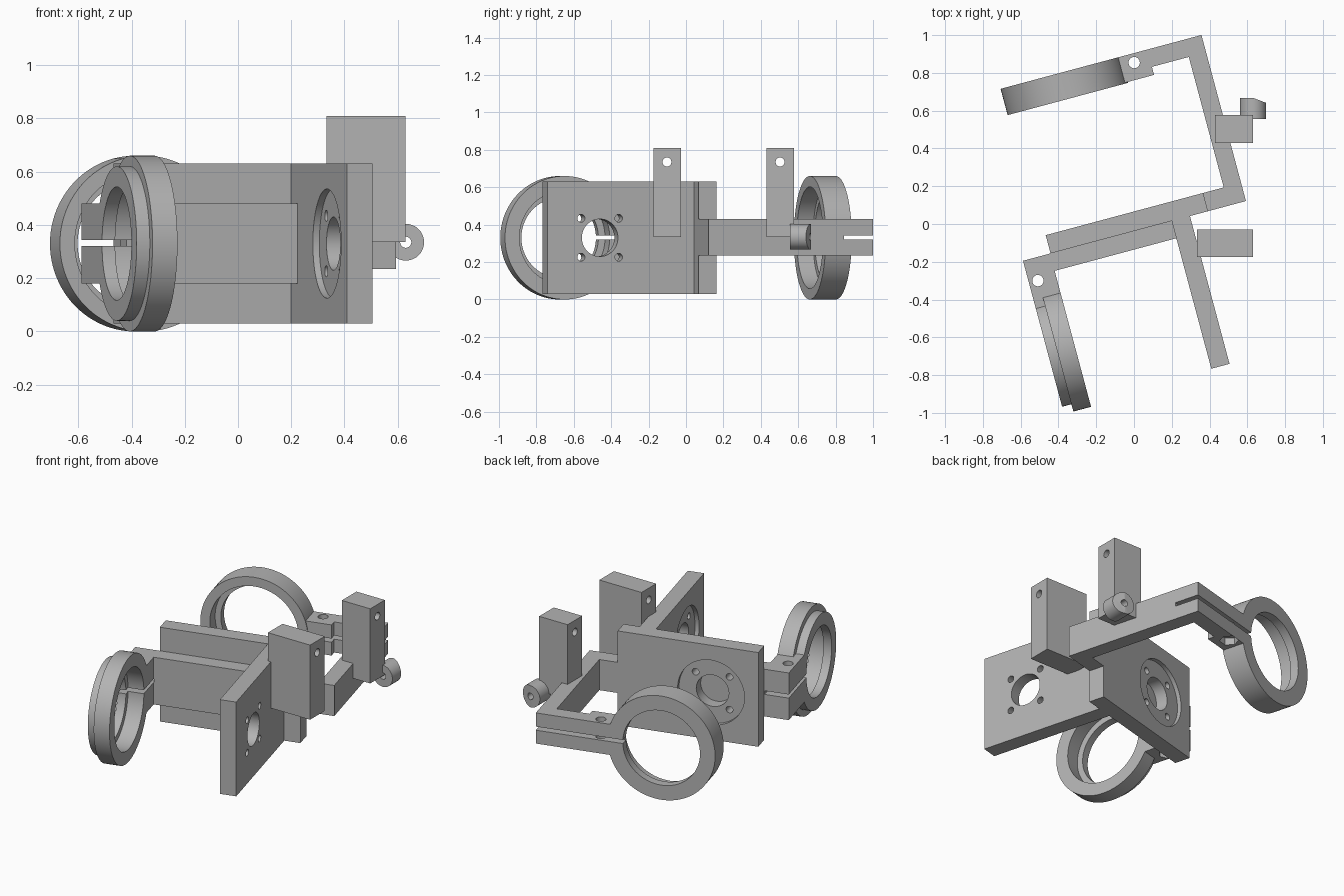
import bpy, bmesh, math
from mathutils import Matrix, Vector

if "Cube" in bpy.data.objects:
    bpy.data.objects.remove(bpy.data.objects["Cube"])

TURN = Matrix.Rotation(math.radians(15), 4, 'Z')   # the frame sits 15 degrees off the axes
ZC = 0.33                                          # height of the optical axis

grey = bpy.data.materials.new("plain_grey")
grey.diffuse_color = (0.45, 0.45, 0.45, 1)
grey.use_nodes = True
grey.node_tree.nodes["Principled BSDF"].inputs["Base Color"].default_value = grey.diffuse_color


def new_obj(bm, name):
    bmesh.ops.recalc_face_normals(bm, faces=bm.faces)
    me = bpy.data.meshes.new(name)
    bm.to_mesh(me)
    bm.free()
    ob = bpy.data.objects.new(name, me)
    bpy.context.collection.objects.link(ob)
    return ob


def box(x0, x1, y0, y1, z0, z1, name="block"):
    bm = bmesh.new()
    m = Matrix.Translation(((x0 + x1) / 2, (y0 + y1) / 2, (z0 + z1) / 2))
    m = m @ Matrix.Diagonal((x1 - x0, y1 - y0, z1 - z0, 1))
    bmesh.ops.create_cube(bm, size=1, matrix=m)
    return new_obj(bm, name)


def cyl(axis, p, q, r, lo, hi, sides=64, name="rod"):
    """Cylinder along an axis; p and q are the two other coordinates in order."""
    mid = (lo + hi) / 2
    if axis == 'X':
        c, rot = (mid, p, q), Matrix.Rotation(math.pi / 2, 4, 'Y')
    elif axis == 'Y':
        c, rot = (p, mid, q), Matrix.Rotation(math.pi / 2, 4, 'X')
    else:
        c, rot = (p, q, mid), Matrix.Identity(4)
    bm = bmesh.new()
    bmesh.ops.create_cone(bm, cap_ends=True, segments=sides, radius1=r, radius2=r,
                          depth=hi - lo, matrix=Matrix.Translation(Vector(c)) @ rot)
    return new_obj(bm, name)


def combine(ob, others, op):
    for o in others:
        mod = ob.modifiers.new("cut", 'BOOLEAN')
        mod.operation, mod.solver, mod.object = op, 'EXACT', o
        bpy.context.view_layer.objects.active = ob
        bpy.ops.object.modifier_apply(modifier=mod.name)
        bpy.data.objects.remove(o, do_unlink=True)


def finish(ob, turned=True):
    if turned:
        ob.data.transform(TURN)
    ob.data.materials.clear()
    ob.data.materials.append(grey)
    bpy.ops.object.select_all(action='DESELECT')
    ob.select_set(True)
    bpy.context.view_layer.objects.active = ob
    bpy.ops.object.shade_smooth_by_angle(angle=math.radians(30))


def mount_holes(axis, c, lo, hi, r_lo, r_hi):
    """Centre bore, four screw holes and a shallow round recess."""
    cuts = [cyl(axis, c, ZC, 0.205, r_lo, r_hi), cyl(axis, c, ZC, 0.1, lo, hi)]
    for i in (-1, 1):
        for j in (-1, 1):
            cuts.append(cyl(axis, c + 0.104 * i, ZC + 0.104 * j, 0.021, lo, hi, 24))
    return cuts


# Two upright mounting plates
plate = box(-0.467, 0.396, -0.036, 0.064, 0.03, 0.63, "rear_plate")
combine(plate, mount_holes('Y', -0.177, -0.1, 0.1, 0.039, 0.1), 'DIFFERENCE')
finish(plate)
plate = box(0.197, 0.297, -0.846, -0.036, 0.03, 0.63, "front_plate")
combine(plate, mount_holes('X', -0.556, 0.1, 0.4, 0.1, 0.222), 'DIFFERENCE')
finish(plate)

# Left lens holder: bar, clamp arm, flanged ring
holder = box(-0.618, 0.197, -0.131, -0.036, 0.18, 0.48, "left_lens_holder")
combine(holder, [
    box(-0.618, -0.47, -0.27, -0.036, 0.18, 0.48),
    box(-0.618, -0.567, -0.31, -0.2, 0.18, 0.48),
    cyl('X', -0.546, ZC, 0.33, -0.567, -0.47, 96),
    cyl('X', -0.546, ZC, 0.29, -0.618, -0.53, 96)], 'UNION')
combine(holder, [
    cyl('X', -0.546, ZC, 0.213, -0.7, -0.4, 96),
    cyl('X', -0.546, ZC, 0.25, -0.567, -0.4, 96),
    box(-0.65, -0.469, -0.42, -0.02, 0.32, 0.343),
    cyl('Z', -0.569, -0.158, 0.03, 0.1, 0.6, 32),
    cyl('Z', -0.569, -0.158, 0.056, 0.1, 0.23, 6)], 'DIFFERENCE')
finish(holder)

# Right lens holder: foot, long arm, clamp arm, ring
holder = box(0.509, 0.604, -0.036, 0.874, 0.235, 0.43, "right_lens_holder")
combine(holder, [
    box(0.396, 0.55, -0.036, 0.064, 0.235, 0.43),
    box(0.2, 0.55, 0.779, 0.874, 0.235, 0.43),
    box(0.13, 0.307, 0.735, 0.874, 0.235, 0.43),
    cyl('Y', -0.167, ZC, 0.33, 0.73, 0.874, 96)], 'UNION')
pocket = cyl('Z', 0, 0, 0.056, 0.1, 0.28, 6)
pocket.data.transform(Matrix.Translation((0.222, 0.825, 0)) @ Matrix.Rotation(math.pi / 2, 4, 'Z'))
combine(holder, [
    cyl('Y', -0.167, ZC, 0.237, 0.6, 1.0, 96),
    cyl('Y', -0.167, ZC, 0.272, 0.6, 0.82, 96),
    box(0.0, 0.65, 0.714, 0.9, 0.32, 0.343),
    cyl('Z', 0.222, 0.825, 0.03, 0.1, 0.6, 32),
    pocket], 'DIFFERENCE')
finish(holder)

# Two posts with a cross hole near the top
for name, x0, y0 in (("front_post", 0.333, -0.175), ("rear_post", 0.43, 0.43)):
    post = box(x0, 0.63, y0, y0 + 0.147, 0.335, 0.81, name)
    combine(post, [cyl('X', y0 + 0.073, 0.735, 0.024, 0.2, 0.8, 24)], 'DIFFERENCE')
    finish(post, False)

# Small knob with a slanted end
knob = cyl('Y', 0.63, 0.335, 0.069, 0.555, 0.668, 48, "knob")
wedge = box(-0.3, 0.5, 0, 0.3, 0, 1)
wedge.data.transform(Matrix.Translation((0.63, 0.668, 0)) @ Matrix.Rotation(math.radians(-21), 4, 'Z'))
combine(knob, [cyl('Y', 0.63, 0.335, 0.021, 0.4, 0.8, 24), wedge], 'DIFFERENCE')
finish(knob, False)
